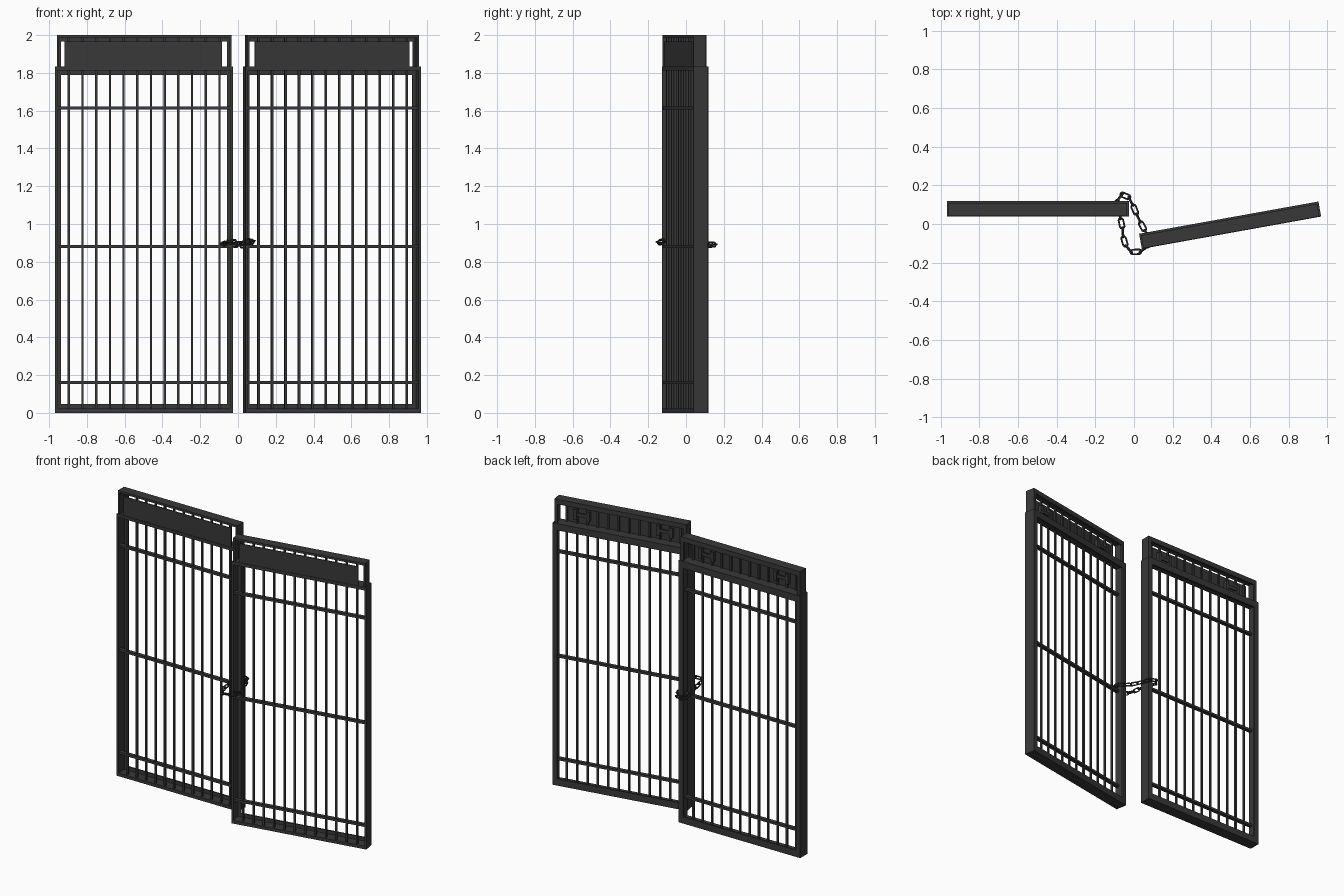
import bpy, bmesh, math
from mathutils import Matrix, Vector

cube = bpy.data.objects.get("Cube")
if cube:
    bpy.data.objects.remove(cube, do_unlink=True)


def material(name, value):
    mat = bpy.data.materials.new(name)
    mat.use_nodes = True
    color = (value, value, value, 1)
    mat.diffuse_color = color
    mat.node_tree.nodes["Principled BSDF"].inputs["Base Color"].default_value = color
    return mat


iron = material("dark_iron", 0.04)
steel = material("dark_chain_steel", 0.035)


def finish(name, bm, mat, matrix):
    bmesh.ops.recalc_face_normals(bm, faces=bm.faces)
    mesh = bpy.data.meshes.new(name)
    bm.to_mesh(mesh)
    bm.free()
    mesh.materials.append(mat)
    obj = bpy.data.objects.new(name, mesh)
    obj.matrix_world = matrix
    bpy.context.collection.objects.link(obj)
    return obj


def boxes(name, spans, matrix):
    """One object from several boxes, each (x range, y range, z range)."""
    bm = bmesh.new()
    for span in spans:
        size = [b - a for a, b in span]
        mid = [(a + b) / 2 for a, b in span]
        bmesh.ops.create_cube(bm, size=1, matrix=Matrix.Translation(mid) @ Matrix.Diagonal((*size, 1)))
    return finish(name, bm, iron, matrix)


def around(x, half):
    return (x - half, x + half)


def angle_iron_frame(half, front, back, low, high, stile, rail, sill=True):
    """Rectangular frame of L-section: thin outer legs and a flange at the back.
    stile and rail are (leg thickness, flange width)."""
    spans = []
    for width, depth in ((0, (front, back)), (1, (back - 0.01, back))):
        s, r = stile[width], rail[width]
        spans += [((-half, -half + s), depth, (low, high)),
                  ((half - s, half), depth, (low, high)),
                  ((-half + s, half - s), depth, (high - r, high))]
        if sill:
            spans.append(((-half + s, half - s), depth, (low, low + r)))
    return spans


HALF, DEPTH = 0.471, 0.0395
FRAME_TOP, TOP = 1.835, 2.0
BARS = 12
step = 2 * HALF / (BARS + 1)
bar_x = [-HALF + step * (i + 1) for i in range(BARS)]
BAR_Y = -0.022


def gate(side, matrix):
    # main frame
    boxes(side + "_main_frame",
          angle_iron_frame(HALF, -DEPTH, DEPTH, 0, FRAME_TOP, (0.013, 0.032), (0.022, 0.047)), matrix)
    # upright bars run from the sill up through the header
    boxes(side + "_upright_bars",
          [(around(x, 0.006), around(BAR_Y, 0.006), (0.01, TOP - 0.01)) for x in bar_x], matrix)
    # horizontal rails near the front of the frame
    boxes(side + "_cross_rails",
          [((-HALF + 0.01, HALF - 0.01), around(BAR_Y, 0.013), around(z, 0.008))
           for z in (0.162, 0.881, 1.614)], matrix)
    # header frame, open at the bottom where it stands on the main frame
    boxes(side + "_header_frame",
          angle_iron_frame(0.462, -DEPTH + 0.002, DEPTH - 0.01, FRAME_TOP - 0.01, TOP,
                           (0.012, 0.022), (0.015, 0.034), sill=False), matrix)
    # header plate
    boxes(side + "_header_plate",
          [((-0.421, 0.411), (-0.036, -0.028), (FRAME_TOP - 0.005, 1.967))], matrix)
    # clamps holding the plate to the bars
    clamps = []
    for x in (-0.29, 0.29):
        clamps.append((around(x, 0.05), (-0.016, -0.008), around(1.9, 0.012)))
        for dx in (-0.045, 0.045):
            clamps.append((around(x + dx, 0.012), (-0.03, -0.004), around(1.9, 0.035)))
    boxes(side + "_plate_clamps", clamps, matrix)


gate("right", Matrix.Translation((-0.497, 0.079, 0)))
gate("left", Matrix.Translation((0.497, -0.006, 0)) @ Matrix.Rotation(math.radians(10.2), 4, "Z"))


# chain looped through both gates
def add_link(bm, matrix, radius=0.0125, stretch=0.015, wire=0.0048, segments=12, sides=6):
    rings = []
    for i in range(segments):
        a = 2 * math.pi * (i + 0.5) / segments
        out = Vector((math.cos(a), math.sin(a), 0))
        centre = out * radius + Vector((math.copysign(stretch, out.x), 0, 0))
        ring = []
        for j in range(sides):
            t = 2 * math.pi * j / sides
            offset = out * math.cos(t) + Vector((0, 0, math.sin(t)))
            ring.append(bm.verts.new(matrix @ (centre + offset * wire)))
        rings.append(ring)
    for i in range(segments):
        a, b = rings[i], rings[(i + 1) % segments]
        for j in range(sides):
            k = (j + 1) % sides
            bm.faces.new((a[j], b[j], b[k], a[k]))


path = [Vector(p) for p in (
    (0.01, -0.152, 0.9), (-0.03, -0.14, 0.905), (-0.055, -0.085, 0.905), (-0.06, -0.01, 0.9),
    (-0.078, 0.06, 0.895), (-0.09, 0.135, 0.89), (-0.045, 0.162, 0.892), (-0.015, 0.12, 0.89),
    (0.02, 0.035, 0.885), (0.05, -0.025, 0.895), (0.08, -0.07, 0.908), (0.065, -0.13, 0.91))]
pairs = list(zip(path, path[1:] + path[:1]))
total = sum((b - a).length for a, b in pairs)


def along(distance):
    distance %= total
    for a, b in pairs:
        length = (b - a).length
        if distance <= length:
            return a.lerp(b, distance / length)
        distance -= length
    return path[0]


LINKS = 2 * round(total / 0.092)
pitch = total / LINKS
bm = bmesh.new()
for i in range(LINKS):
    start, end = along((i - 0.5) * pitch), along((i + 0.5) * pitch)
    turn = (end - start).to_track_quat("X", "Z").to_matrix().to_4x4()
    roll = Matrix.Rotation(math.radians(10 + 90 * (i % 2)), 4, "X")
    add_link(bm, Matrix.Translation((start + end) / 2) @ turn @ roll)
chain = finish("chain", bm, steel, Matrix.Identity(4))
bpy.context.view_layer.objects.active = chain
chain.select_set(True)
bpy.ops.object.shade_smooth_by_angle(angle=math.radians(65))
